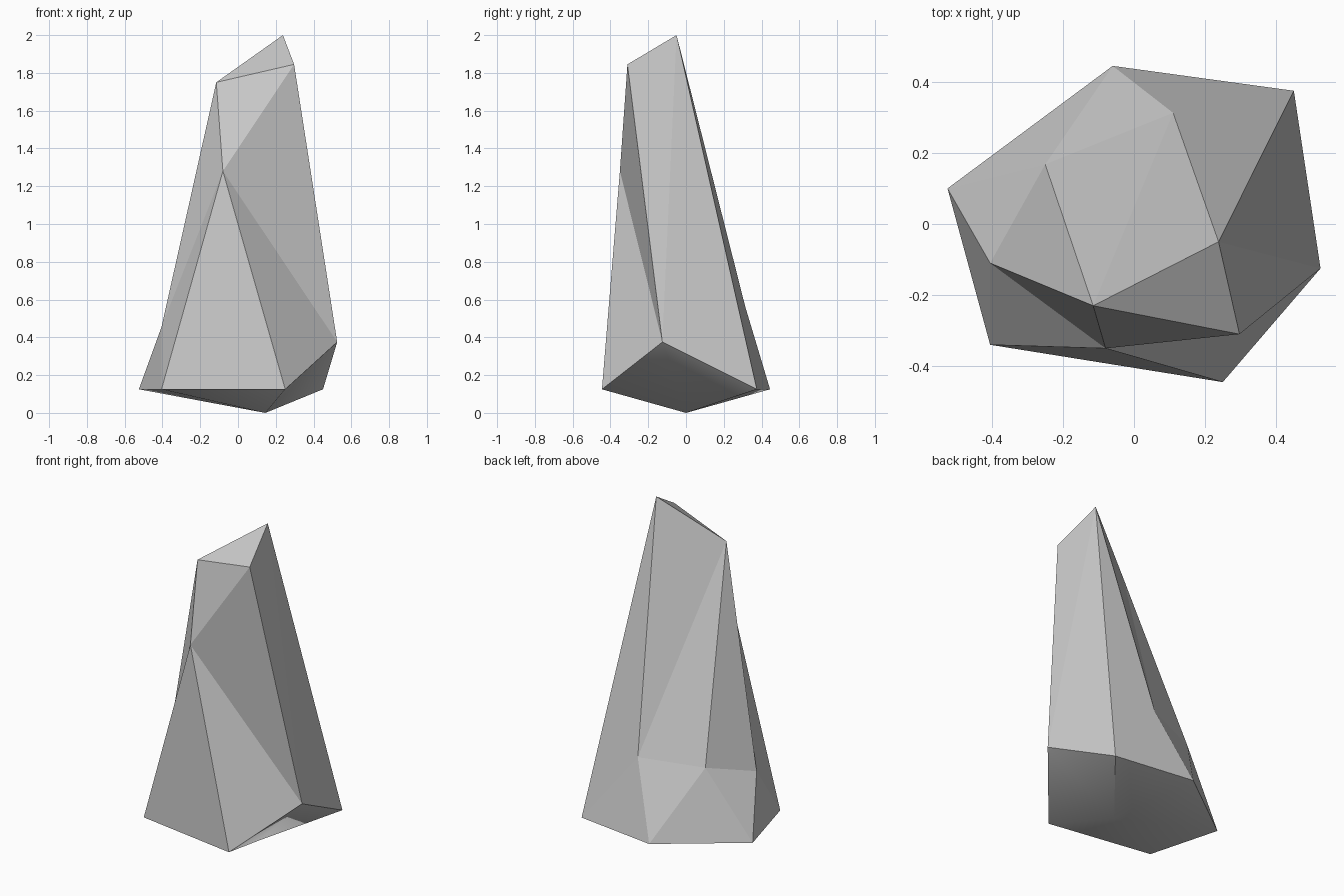
import bpy
import bmesh

default_cube = bpy.data.objects.get("Cube")
if default_cube:
    bpy.data.objects.remove(default_cube, do_unlink=True)

# One plain stone colour
stone = bpy.data.materials.new("stone_grey")
stone.use_nodes = True
stone_colour = (0.6, 0.6, 0.6, 1.0)
stone.diffuse_color = stone_colour
stone.node_tree.nodes["Principled BSDF"].inputs["Base Color"].default_value = stone_colour

bm = bmesh.new()


def corners(*points):
    return [bm.verts.new(p) for p in points]


# Underside tip, and the rim around it
tip, = corners((0.145, 0.0, 0.0))
rim = corners((-0.525, 0.10, 0.125), (-0.06, 0.445, 0.125), (0.45, 0.375, 0.125),
              (0.525, -0.125, 0.375), (0.25, -0.445, 0.125), (-0.405, -0.34, 0.125))
west, north, north_east, east, south, south_west = rim

# Shoulders part way up the sides, and the bulge on the front
side_shoulder, back_left, back_right = corners(
    (-0.405, -0.11, 0.455), (-0.25, 0.168, 0.54), (0.11, 0.313, 0.565))
bulge, = corners((-0.08, -0.35, 1.28))

# Slanted cap
cap_low, cap_front, cap_peak = corners(
    (-0.115, -0.23, 1.75), (0.297, -0.31, 1.845), (0.238, -0.05, 2.0))
bm.faces.new((cap_low, cap_front, cap_peak))


def fan(centre, *outline):
    """Triangles from one corner to each step along an outline."""
    return [bm.faces.new((centre, a, b)) for a, b in zip(outline, outline[1:])]


# Front: facets spreading out from the bulge
fan(bulge, cap_low, cap_front, east, south, south_west, side_shoulder, cap_low)

# Back: long facets running down from the cap
fan(cap_low, cap_peak, back_right, back_left, side_shoulder)

# Right flank facets
fan(cap_peak, back_right, north_east, east, cap_front)

# Skirt between the shoulders and the rim
fan(side_shoulder, south_west, west, back_left)
fan(back_left, west, north, back_right)
fan(back_right, north, north_east)

# Underside: softly shaded, with one crease
for face in fan(tip, *rim, rim[0]):
    face.smooth = True
bm.edges.get((tip, north_east)).smooth = False

bmesh.ops.recalc_face_normals(bm, faces=bm.faces[:])
mesh = bpy.data.meshes.new("standing_rock")
bm.to_mesh(mesh)
bm.free()
mesh.materials.append(stone)
rock = bpy.data.objects.new("standing_rock", mesh)
bpy.context.collection.objects.link(rock)
